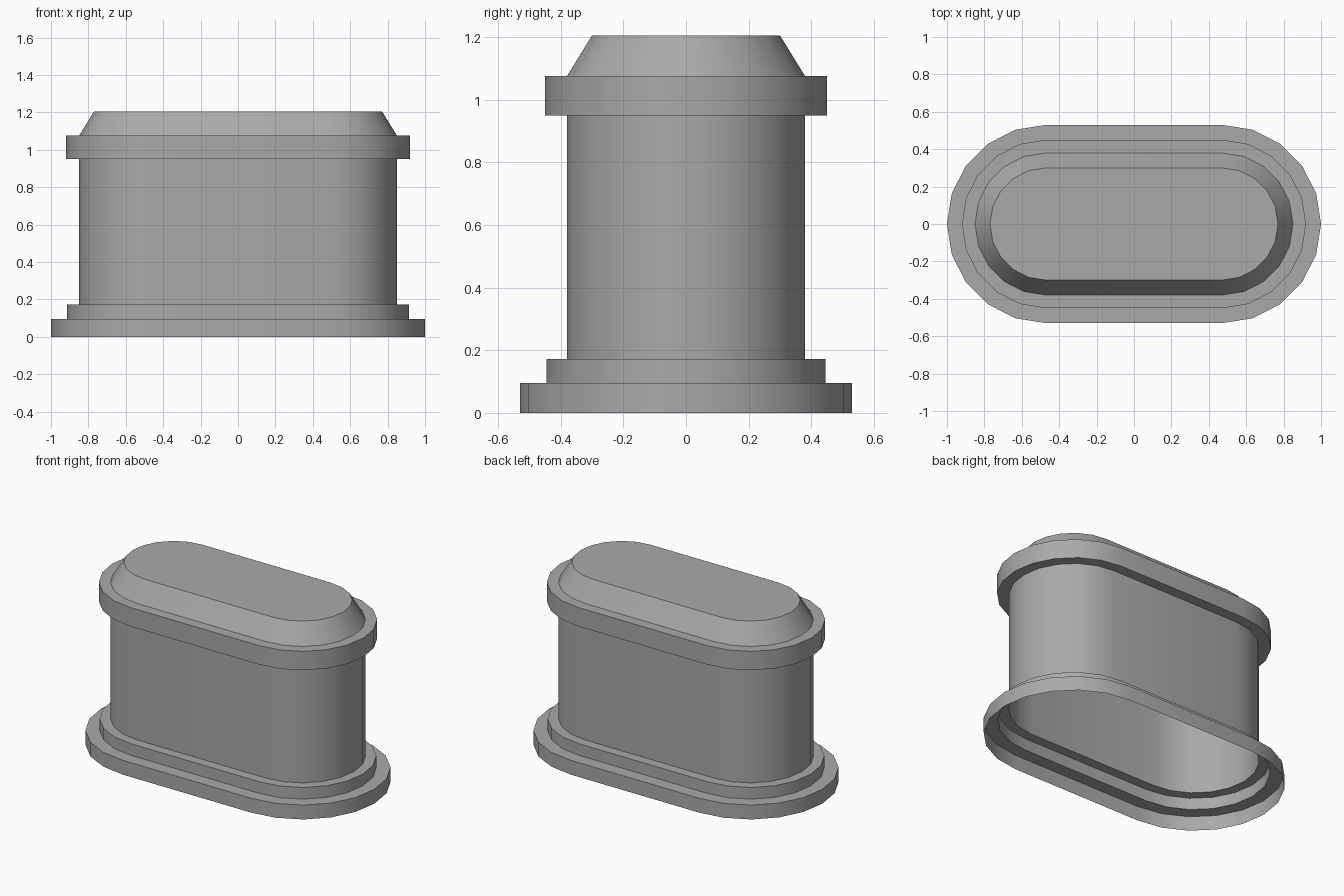
import bpy
import bmesh
from math import cos, sin, pi, radians

cube = bpy.data.objects.get("Cube")
if cube:
    bpy.data.objects.remove(cube)

HALF_STRAIGHT = 0.47   # distance from the centre to each rounded end's axis
END_STEPS = 10         # flat sides on each rounded end

grey = bpy.data.materials.new("plain grey")
grey.use_nodes = True
grey.diffuse_color = (0.4, 0.4, 0.4, 1)
grey.node_tree.nodes["Principled BSDF"].inputs["Base Color"].default_value = (0.4, 0.4, 0.4, 1)


def oval_ring(bm, radius, z):
    """Ring of vertices around a slot-shaped outline."""
    ring = []
    for side, start in ((1, -pi / 2), (-1, pi / 2)):
        for i in range(END_STEPS + 1):
            a = start + pi * i / END_STEPS
            ring.append(bm.verts.new((side * HALF_STRAIGHT + radius * cos(a), radius * sin(a), z)))
    return ring


def oval_shell(name, profile, closed_top=False):
    """Open thin shell following (radius, height) points around the slot outline."""
    bm = bmesh.new()
    rings = [oval_ring(bm, r, z) for r, z in profile]
    for low, high in zip(rings, rings[1:]):
        for i in range(len(low)):
            j = (i + 1) % len(low)
            bm.faces.new((low[i], low[j], high[j], high[i]))
    if closed_top:
        bm.faces.new(rings[-1])
    mesh = bpy.data.meshes.new(name)
    bm.to_mesh(mesh)
    bm.free()
    mesh.materials.append(grey)
    obj = bpy.data.objects.new(name, mesh)
    bpy.context.collection.objects.link(obj)
    bpy.ops.object.select_all(action="DESELECT")
    obj.select_set(True)
    bpy.context.view_layer.objects.active = obj
    bpy.ops.object.shade_smooth_by_angle(angle=radians(30))
    return obj


# Stepped foot, hollow and open underneath
oval_shell("base_flange", [(0.53, 0), (0.53, 0.095), (0.445, 0.095)])
oval_shell("base_step", [(0.445, 0.095), (0.445, 0.172), (0.38, 0.172)])

# Straight body wall
oval_shell("body", [(0.38, 0.172), (0.38, 0.95)])

# Overhanging collar and sloped lid
oval_shell("collar", [(0.38, 0.95), (0.45, 0.95), (0.45, 1.075), (0.38, 1.075)])
oval_shell("lid", [(0.38, 1.075), (0.30, 1.205)], closed_top=True)
